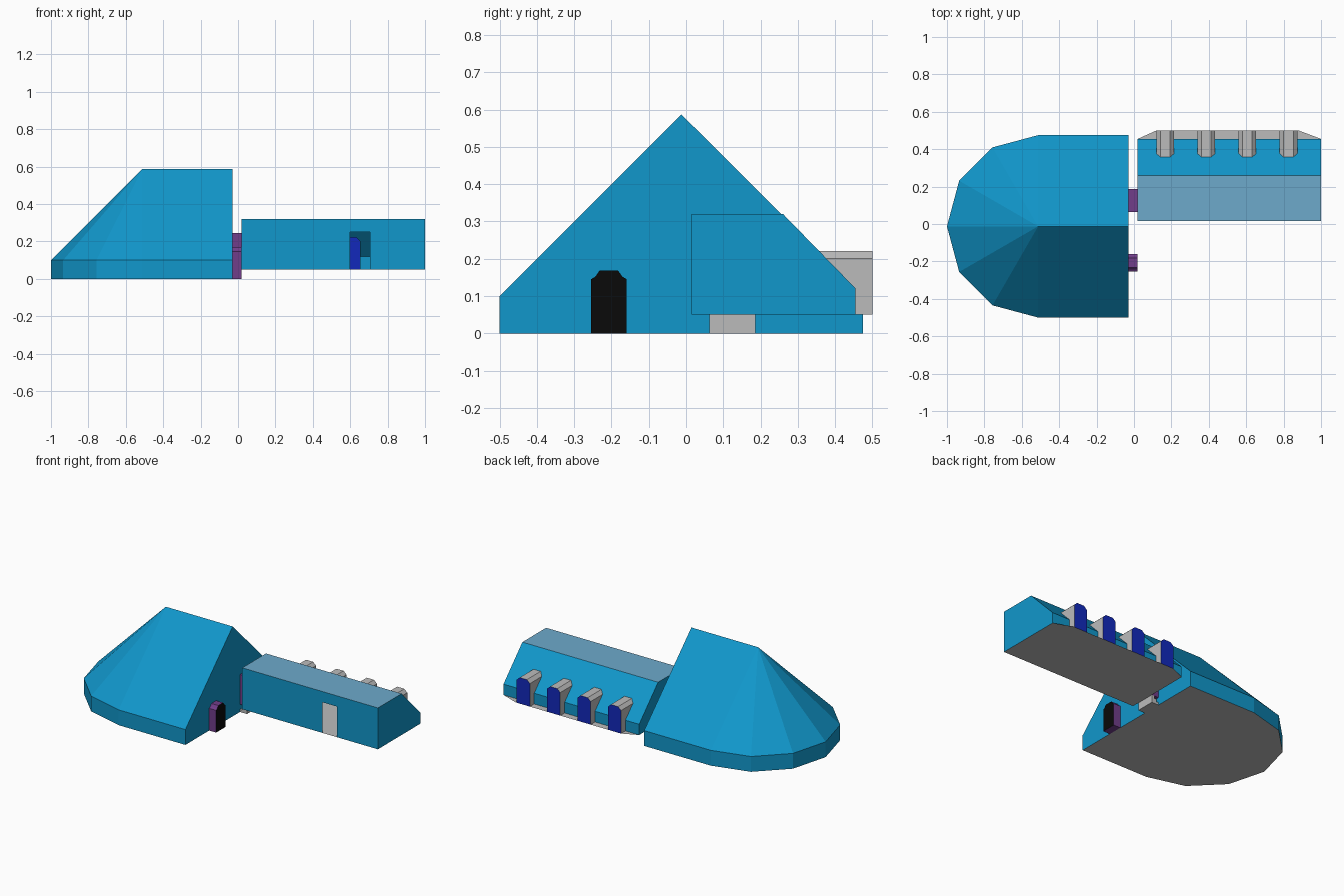
import bpy, bmesh, math
from mathutils import Vector

if "Cube" in bpy.data.objects:
    bpy.data.objects.remove(bpy.data.objects["Cube"])


def material(name, rgb):
    m = bpy.data.materials.new(name)
    m.use_nodes = True
    m.diffuse_color = (*rgb, 1)
    m.node_tree.nodes["Principled BSDF"].inputs["Base Color"].default_value = (*rgb, 1)
    return m


BLUE = material("sky blue", (0.0055, 0.31, 0.6))
PALE = material("pale blue roof", (0.155, 0.40, 0.60))
GREY = material("light grey", (0.5, 0.5, 0.5))
PURPLE = material("purple", (0.165, 0.047, 0.255))
NAVY = material("window blue", (0.006, 0.022, 0.5))
BLACK = material("door black", (0.003, 0.003, 0.003))


def build(name, groups, inside):
    """Make an object from (material, polygons) groups, normals away from inside."""
    bm = bmesh.new()
    for i, (mat, polys) in enumerate(groups):
        for poly in polys:
            f = bm.faces.new([bm.verts.new(p) for p in poly])
            f.normal_update()
            if f.normal.dot(f.calc_center_median() - Vector(inside)) < 0:
                f.normal_flip()
            f.material_index = i
    bmesh.ops.remove_doubles(bm, verts=bm.verts[:], dist=1e-5)
    me = bpy.data.meshes.new(name)
    bm.to_mesh(me)
    bm.free()
    for mat, _ in groups:
        me.materials.append(mat)
    ob = bpy.data.objects.new(name, me)
    bpy.context.collection.objects.link(ob)
    return ob


def box(name, mat, lo, hi):
    a = [(lo[0], y, z) for y, z in ((lo[1], lo[2]), (hi[1], lo[2]), (hi[1], hi[2]), (lo[1], hi[2]))]
    b = [(hi[0], y, z) for _, y, z in a]
    sides = [(a[i], a[(i + 1) % 4], b[(i + 1) % 4], b[i]) for i in range(4)]
    mid = [(l + h) / 2 for l, h in zip(lo, hi)]
    return build(name, [(mat, [a, b] + sides)], mid)


# Main hall: half twelve-sided apse with a cone roof running into a gable
R, CX, CY, END, EAVE, PEAK = 0.4875, -0.5125, -0.0125, -0.03, 0.1, 0.587
plan = [(END, CY + R)]
plan += [(CX - R * math.sin(math.pi * i / 6), CY + R * math.cos(math.pi * i / 6)) for i in range(7)]
plan += [(END, CY - R)]
low = [(x, y, 0) for x, y in plan]
top = [(x, y, EAVE) for x, y in plan]
apex, ridge = (CX, CY, PEAK), (END, CY, PEAK)
walls = [(low[i], low[i + 1], top[i + 1], top[i]) for i in range(8)]
roof = [(top[i], top[i + 1], apex) for i in range(1, 7)]
roof += [(top[0], top[1], apex, ridge), (top[7], top[8], ridge, apex)]
gable = (low[0], top[0], ridge, top[8], low[8])
build("main_hall", [(BLUE, walls + roof + [gable]), (GREY, [low])], (CX, CY, 0.15))

# Long wing: hollow, with a doorway in front and gaps behind the dormers
X0, X1, Y0, YR, YB = 0.02, 1.0, 0.015, 0.26, 0.455
Z0, ZB, ZT = 0.05, 0.12, 0.32
DX0, DX1, DZ = 0.6, 0.705, 0.25
W, T, ZS, ZA = 0.0475, 0.026, 0.2, 0.22
centres = [0.167 + 0.2195 * i for i in range(4)]


def on_slope(x, z):
    return (x, YR + (YB - YR) * (ZT - z) / (ZT - ZB), z)


def front(xa, xb, za, zb):
    return [(xa, Y0, za), (xb, Y0, za), (xb, Y0, zb), (xa, Y0, zb)]


shell = [front(X0, DX0, Z0, ZT), front(DX0, DX1, DZ, ZT), front(DX1, X1, Z0, ZT)]
for x in (X0, X1):
    shell.append([(x, Y0, Z0), (x, Y0, ZT), (x, YR, ZT), (x, YB, ZB), (x, YB, Z0)])
edges = [X0] + [c + s * W for c in centres for s in (-1, 1)] + [X1]
for a, b in zip(edges[::2], edges[1::2]):
    shell.append([(a, YB, Z0), (b, YB, Z0), (b, YB, ZB), (a, YB, ZB)])
    shell.append([on_slope(a, ZB), on_slope(b, ZB), on_slope(b, ZT), on_slope(a, ZT)])
for c in centres:
    shell.append([on_slope(x, z) for x, z in ((c - W, ZT), (c + W, ZT), (c + W, ZS),
                                              (c + T, ZA), (c - T, ZA), (c - W, ZS))])
flat_roof = [(X0, Y0, ZT), (X1, Y0, ZT), (X1, YR, ZT), (X0, YR, ZT)]
build("wing", [(BLUE, shell), (PALE, [flat_roof])], (0.5, 0.2, 0.15))

# Wing floor with a tapered ledge under the dormers
YD = 0.5
floor = [(X0, Y0, Z0), (X1, Y0, Z0), (X1, YB, Z0), (0.88, YD, Z0), (0.12, YD, Z0), (X0, YB, Z0)]
build("wing_floor", [(GREY, [floor])], (0.5, 0.2, 0.2))

# Dormers with chamfered heads and window panes
for n, c in enumerate(centres):
    hood = []
    for s in (-1, 1):
        x, t = c + s * W, c + s * T
        hood.append([(x, YD, Z0), (x, YD, ZS), on_slope(x, ZS), (x, YB, ZB), (x, YB, Z0)])
        hood.append([(x, YD, ZS), (t, YD, ZA), on_slope(t, ZA), on_slope(x, ZS)])
    hood.append([(c - T, YD, ZA), (c + T, YD, ZA), on_slope(c + T, ZA), on_slope(c - T, ZA)])
    pane = [(c + x, YD, z) for x, z in ((-W, Z0), (W, Z0), (W, ZS), (T, ZA), (-T, ZA), (-W, ZS))]
    build(f"dormer_{n + 1}", [(GREY, hood), (NAVY, [pane])], (c, 0.45, 0.13))

# Arched porch with a dark door on the gable
half = [(0.0475, 0), (0.0475, 0.145), (0.036, 0.152), (0.025, 0.168)]
arch = half + [(-y, z) for y, z in reversed(half)]
PY = -0.207
back = [(END, PY + y, z) for y, z in arch]
face = [(X0, y, z) for _, y, z in back]
sides = [(back[i - 1], back[i], face[i], face[i - 1]) for i in range(len(arch))]
build("porch", [(PURPLE, sides), (BLACK, [face])], (-0.005, PY, 0.08))

# Passage joining hall and wing, with steps below it
box("passage", PURPLE, (END, 0.063, Z0), (X0, 0.186, 0.245))
for i in range(3):
    box(f"step_{i + 1}", GREY, (END + 0.015 * i, 0.063, i * Z0 / 3), (X0, 0.186, (i + 1) * Z0 / 3))
